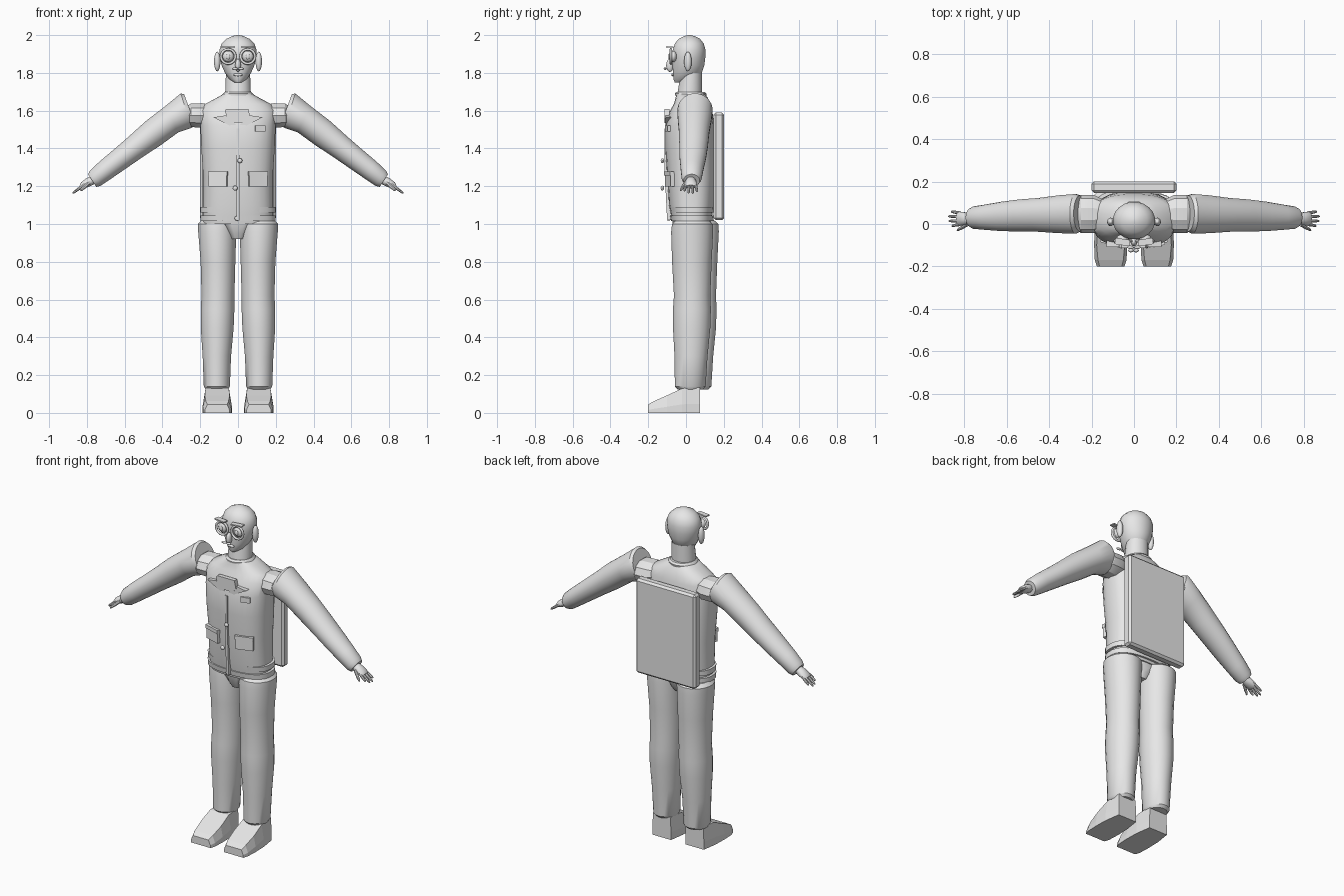
import bpy, bmesh, math
from mathutils import Vector, Matrix

if "Cube" in bpy.data.objects:
    bpy.data.objects.remove(bpy.data.objects["Cube"])

GREY = bpy.data.materials.new("light grey")
GREY.use_nodes = True
GREY.diffuse_color = (0.8, 0.8, 0.8, 1)
GREY.node_tree.nodes["Principled BSDF"].inputs["Base Color"].default_value = (0.8, 0.8, 0.8, 1)


def finish(name, bm, smooth=35):
    bmesh.ops.recalc_face_normals(bm, faces=bm.faces)
    mesh = bpy.data.meshes.new(name)
    bm.to_mesh(mesh)
    bm.free()
    mesh.materials.append(GREY)
    ob = bpy.data.objects.new(name, mesh)
    bpy.context.scene.collection.objects.link(ob)
    if smooth:
        bpy.ops.object.select_all(action="DESELECT")
        ob.select_set(True)
        bpy.context.view_layer.objects.active = ob
        bpy.ops.object.shade_smooth_by_angle(angle=math.radians(smooth))
    return ob


def loft(name, rings, n=24, power=2.0, smooth=35):
    """Skin rings of (centre, half axis a, half axis b) with capped ends."""
    bm = bmesh.new()
    loops = []
    for c, a, b in rings:
        loop = []
        for i in range(n):
            t = 2 * math.pi * (i + 0.5) / n
            u, v = math.cos(t), math.sin(t)
            u = math.copysign(abs(u) ** (2 / power), u)
            v = math.copysign(abs(v) ** (2 / power), v)
            loop.append(bm.verts.new(Vector(c) + Vector(a) * u + Vector(b) * v))
        loops.append(loop)
    for p, q in zip(loops, loops[1:]):
        for i in range(n):
            j = (i + 1) % n
            bm.faces.new((p[i], p[j], q[j], q[i]))
    bm.faces.new(loops[0])
    bm.faces.new(loops[-1])
    return finish(name, bm, smooth)


def stack(name, rows, **kw):
    """Loft of level rings given as (z, x, y front, y back, half width)."""
    return loft(name, [((x, (f + k) / 2, z), (w, 0, 0), (0, (k - f) / 2, 0))
                       for z, x, f, k, w in rows], **kw)


def box(name, centre, size, rot_z=0.0, rot_x=0.0, bevel=0.0):
    bm = bmesh.new()
    bmesh.ops.create_cube(bm, size=1)
    if bevel:
        bmesh.ops.scale(bm, vec=size, verts=bm.verts)
        bmesh.ops.bevel(bm, geom=bm.edges[:], offset=bevel, segments=1, affect="EDGES")
    else:
        bmesh.ops.scale(bm, vec=size, verts=bm.verts)
    bm.transform(Matrix.Translation(centre) @ Matrix.Rotation(rot_z, 4, "Z")
                 @ Matrix.Rotation(rot_x, 4, "X"))
    return finish(name, bm, 0)


def ball(name, centre, radii, n=16):
    bm = bmesh.new()
    bmesh.ops.create_uvsphere(bm, u_segments=n, v_segments=n // 2 + 2, radius=1)
    bm.transform(Matrix.Translation(centre) @ Matrix.Diagonal((*radii, 1)))
    return finish(name, bm, 40)


def plate(name, outline, y, depth):
    """Flat panel from (x, z) points, extruded backwards."""
    bm = bmesh.new()
    face = bm.faces.new([bm.verts.new((x, y, z)) for x, z in outline])
    ext = bmesh.ops.extrude_face_region(bm, geom=[face])
    for g in ext["geom"]:
        if isinstance(g, bmesh.types.BMVert):
            g.co.y += depth
    return finish(name, bm, 0)


def ring(name, centre, major, minor):
    bpy.ops.mesh.primitive_torus_add(location=centre, rotation=(math.pi / 2, 0, 0),
                                     major_radius=major, minor_radius=minor,
                                     major_segments=24, minor_segments=8)
    ob = bpy.context.object
    ob.name = name
    ob.data.materials.append(GREY)
    bpy.ops.object.shade_smooth_by_angle(angle=math.radians(50))


# Torso, collar, belt and pelvis
stack("torso", [(1.0, 0, -.07, .13, .185), (1.1, 0, -.09, .15, .185), (1.25, 0, -.1, .155, .185),
                (1.4, 0, -.11, .155, .195), (1.52, 0, -.11, .15, .2), (1.6, 0, -.085, .14, .205),
                (1.635, 0, -.065, .13, .175), (1.67, 0, -.055, .115, .11), (1.69, 0, -.05, .1, .075)],
      n=28, power=2.5)
stack("collar", [(1.68, 0, -.058, .108, .085), (1.69, 0, -.06, .11, .08), (1.7, 0, -.05, .1, .07)])
for name, z in (("lower_belt", 1.015), ("upper_belt", 1.06)):
    stack(name, [(z, 0, -.08, .145, .2), (z + .03, 0, -.085, .148, .2)], n=28, power=2.5)
stack("pelvis", [(.92, 0, -.035, .09, .035), (.95, 0, -.05, .11, .05), (1.0, 0, -.065, .125, .085),
                 (1.03, 0, -.065, .125, .15)], n=12, power=3)

# Jacket details
plate("neck_panel", [(-.07, 1.6), (-.06, 1.61), (.055, 1.61), (.065, 1.56), (.04, 1.535), (-.05, 1.54)],
      -.113, .025)
for s, side in ((1, "left"), (-1, "right")):
    plate(side + "_lapel", [(s * .13, 1.565), (s * .065, 1.575), (s * .005, 1.52), (s * .005, 1.5)],
          -.108, .03)
    box(side + "_pocket", (s * .105, -.086, 1.235), (.1, .02, .075), rot_z=s * .3)
    box(side + "_pocket_flap", (s * .105, -.09, 1.268), (.106, .022, .022), rot_z=s * .3)
box("chest_badge", (.118, -.096, 1.505), (.055, .016, .032), rot_z=.25)
box("placket", (0, -.1, 1.41), (.016, .03, .19))
box("lower_placket", (0, -.095, 1.17), (.016, .025, .3), rot_x=.05)
for i, (x, z) in enumerate(((.01, 1.335), (-.015, 1.19), (-.005, 1.03))):
    ball("button_%d" % (i + 1), (x, -.125 if i < 2 else -.09, z), (.013, .009, .013), 12)

# Backpack
box("backpack", (0, .174, 1.305), (.4, .055, .57), bevel=.012)

# Neck and head
stack("neck", [(1.67, 0, -.05, .085, .07), (1.73, 0, -.04, .085, .068), (1.8, 0, -.03, .085, .065)], n=16)
stack("head", [(1.75, 0, -.06, .005, .02), (1.765, 0, -.067, .05, .045), (1.8, 0, -.07, .085, .07),
               (1.84, 0, -.072, .098, .088), (1.88, 0, -.072, .103, .097), (1.92, 0, -.072, .105, .1),
               (1.955, 0, -.06, .095, .088), (1.98, 0, -.04, .075, .062), (1.995, 0, -.01, .045, .03),
               (2.0, 0, .01, .025, .008)], n=20)
ball("nose", (0, -.085, 1.84), (.015, .02, .035))
ball("mouth", (0, -.07, 1.79), (.025, .008, .008), 12)
for s, side in ((1, "left"), (-1, "right")):
    ball(side + "_ear", (s * .11, .01, 1.86), (.017, .02, .052))
    ball(side + "_eye", (s * .052, -.068, 1.887), (.03, .02, .03))
    ball(side + "_pupil", (s * .052, -.088, 1.887), (.01, .006, .016), 12)
    ring(side + "_eye_rim", (s * .052, -.08, 1.887), .038, .007)
    box(side + "_brow", (s * .055, -.085, 1.937), (.07, .03, .007), rot_z=s * .15)
    ball(side + "_moustache", (s * .016, -.11, 1.822), (.016, .008, .007), 12)

# Arms and hands
for s, side in ((1, "left"), (-1, "right")):
    def P(x, y, z):
        return Vector((s * x, y, z))

    loft(side + "_shoulder", [(P(x, .047, z), P(0, 0, r), (0, w, 0)) for x, z, r, w in
                              ((.15, 1.575, .06, .07), (.19, 1.575, .068, .09),
                               (.25, 1.575, .065, .09), (.29, 1.57, .045, .06))], n=10, smooth=25)
    # each row: centre x, y, z, tilt x, tilt z, half depth
    loft(side + "_sleeve", [(P(x, y, z), P(a, 0, b), (0, d, 0)) for x, y, z, a, b, d in
                            ((.255, .05, 1.605, .03, .082, .085), (.275, .048, 1.6, .028, .092, .094),
                             (.35, .046, 1.555, .035, .07, .09), (.45, .043, 1.48, .04, .064, .08),
                             (.54, .04, 1.41, .037, .055, .076), (.62, .036, 1.348, .034, .05, .07),
                             (.7, .032, 1.287, .031, .046, .06), (.755, .03, 1.243, .028, .041, .053),
                             (.772, .03, 1.23, .022, .034, .043))])
    loft(side + "_palm", [(P(x, .025, z), P(a, 0, a * 1.3), (0, d, 0)) for x, z, a, d in
                          ((.76, 1.238, .014, .022), (.79, 1.222, .015, .03),
                           (.82, 1.205, .012, .034), (.832, 1.197, .007, .03))], n=12)
    for i in range(4):
        y = -.002 + i * .018
        reach = (.035, .048, .05, .038)[i]
        loft("%s_finger_%d" % (side, i + 1),
             [(P(.82 + t * reach, y + (i - 1.5) * .004 * t, 1.204 - t * reach * .75),
               P(.005 * w, 0, .007 * w), (0, .008 * w, 0))
              for t, w in ((0, 1), (.6, .95), (1, .75), (1.12, .3))], n=8)
    loft(side + "_thumb", [(P(.785 + t * .045, -.002 - t * .025, 1.22 - t * .04),
                            P(.006 * w, 0, .008 * w), (0, .009 * w, 0))
                           for t, w in ((0, 1), (.6, 1), (1, .7), (1.1, .3))], n=8)

# Legs and shoes: the right leg stands slightly further back
for s, side, dy in ((1, "left", 0.0), (-1, "right", .03)):
    stack(side + "_leg", [(z, s * x, f + dy, k + dy, w) for z, x, f, k, w in
                          ((.125, .112, -.045, .09, .06), (.14, .112, -.06, .105, .07),
                           (.3, .112, -.062, .115, .076), (.45, .11, -.07, .13, .088),
                           (.55, .108, -.07, .133, .09), (.62, .106, -.065, .13, .088),
                           (.8, .106, -.075, .137, .093), (.96, .11, -.08, .145, .102),
                           (1.0, .11, -.075, .143, .104), (1.02, .11, -.055, .12, .085))], n=20)
    # shoe: boxy wedge, narrower at the toe; rows of y, half width, height
    bm = bmesh.new()
    rings = []
    for y, w, t, h in ((.075, .062, .058, .135), (-.02, .076, .062, .13),
                       (-.1, .078, .066, .093), (-.17, .075, .06, .062), (-.2, .065, .052, .045)):
        rings.append([bm.verts.new((s * .11 + x, y, z)) for x, z in
                      ((-w, 0), (w, 0), (w, h * .35), (t, h), (-t, h), (-w, h * .35))])
    for p, q in zip(rings, rings[1:]):
        for i in range(6):
            j = (i + 1) % 6
            bm.faces.new((p[i], p[j], q[j], q[i]))
    bm.faces.new(rings[0])
    bm.faces.new(rings[-1])
    finish(side + "_shoe", bm, 0)
